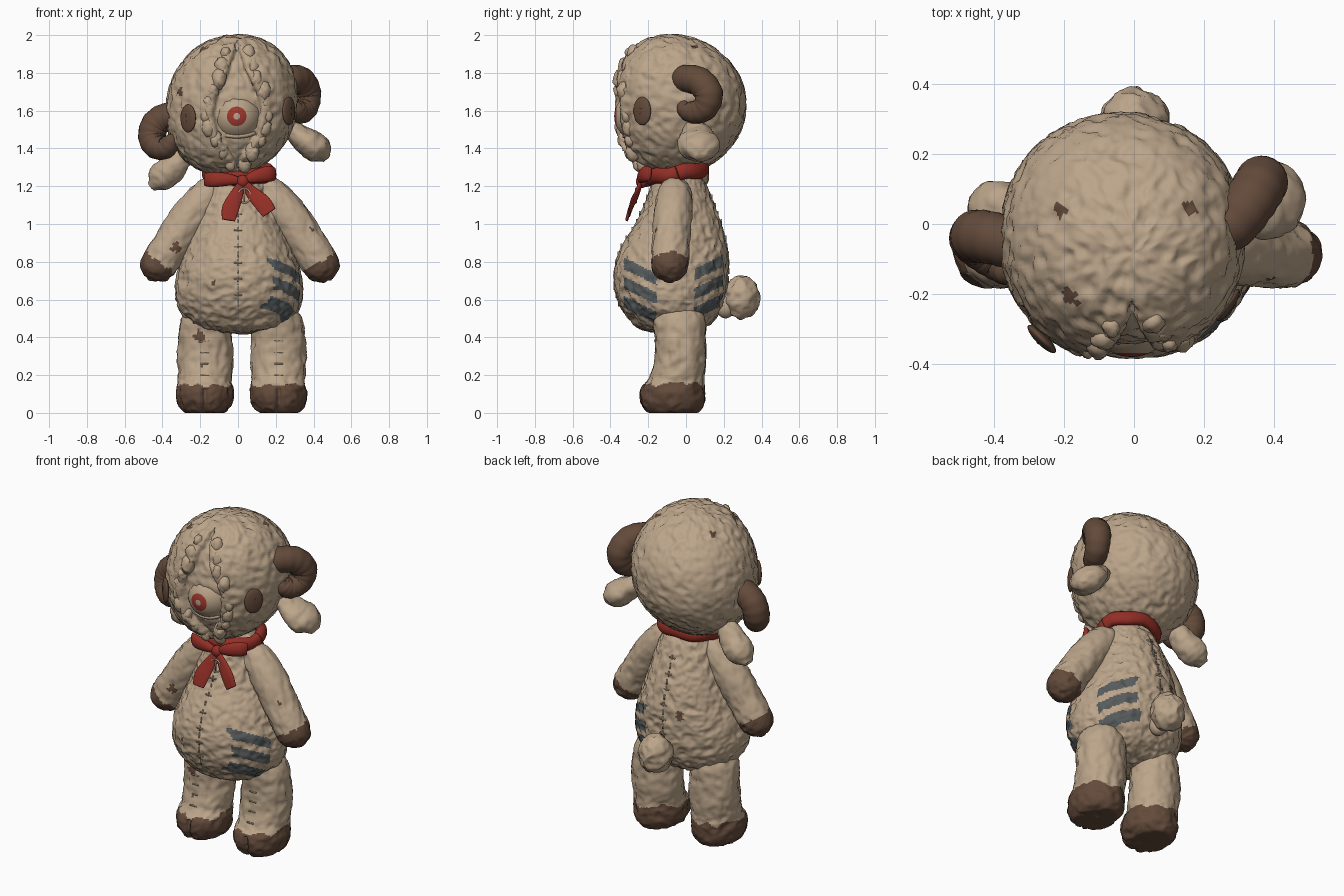
import bpy, bmesh, math, random
from mathutils import Vector, noise
from mathutils.bvhtree import BVHTree

if "Cube" in bpy.data.objects:
    bpy.data.objects.remove(bpy.data.objects["Cube"])

random.seed(4)


def mat(name, col):
    m = bpy.data.materials.new(name)
    m.diffuse_color = (*col, 1)
    m.use_nodes = True
    m.node_tree.nodes["Principled BSDF"].inputs["Base Color"].default_value = m.diffuse_color
    return m


WOOL = mat("tan wool", (0.50, 0.375, 0.255))
BROWN = mat("brown felt", (0.125, 0.069, 0.043))
RED = mat("red ribbon", (0.29, 0.028, 0.019))
GREY = mat("grey stripe", (0.098, 0.107, 0.11))
IRIS = mat("iris red", (0.34, 0.04, 0.027))
PALE = mat("pale pupil", (0.52, 0.36, 0.27))

# worn brown spots: x, y, z, radius
SPOTS = [(-.33, -.17, .87, .026), (-.13, -.37, .69, .018), (-.2, -.17, .41, .03), (-.31, -.25, 1.7, .024),
         (-.21, .04, 1.92, .022), (.16, .05, 1.94, .02), (-.18, -.21, 1.92, .026), (-.1, .2, .83, .026),
         (.40, -.17, .98, .018), (-.2, -.15, .24, .02)]


def spotted(c):
    return any((c - Vector(s[:3])).length < s[3] * (1 + .8 * noise.noise(c * 50)) for s in SPOTS)


def finish(name, bm, mats, rule=None, bump=0.0, freq=15):
    """Roughen the wool, colour faces by rule, make the object."""
    bmesh.ops.recalc_face_normals(bm, faces=bm.faces[:])
    bm.normal_update()
    if bump:
        moves = []
        for v in bm.verts:
            n = noise.noise(v.co * freq) + 0.5 * noise.noise(v.co * freq * 2.3)
            moves.append(v.normal * bump * (0.9 - 2 * abs(n)))
        for v, m in zip(bm.verts, moves):
            v.co += m
            v.co.z = max(v.co.z, 0)
    bm.normal_update()
    for f in bm.faces:
        f.smooth = True
        if rule:
            f.material_index = rule(f.calc_center_median())
    tree = BVHTree.FromBMesh(bm)
    me = bpy.data.meshes.new(name)
    bm.to_mesh(me)
    bm.free()
    for m in mats:
        me.materials.append(m)
    bpy.context.collection.objects.link(bpy.data.objects.new(name, me))
    return tree


def sweep(name, pts, mats, sub=6, segs=24, flat=False, ref=(0, 1, 0), ridge=0, groove=None, **kw):
    """Loft ellipses (x, y, z, ra, rb) along a smooth path."""
    P = [Vector(p) for p in pts]
    st = []
    for i in range(len(P) - 1):
        a, b, c, d = P[max(i - 1, 0)], P[i], P[i + 1], P[min(i + 2, len(P) - 1)]
        for k in range(sub):
            t = k / sub
            st.append(0.5 * (2 * b + (c - a) * t + (2 * a - 5 * b + 4 * c - d) * t * t
                             + (3 * b - a - 3 * c + d) * t ** 3))
    st.append(P[-1])
    cen = [Vector(s[:3]) for s in st]
    bm = bmesh.new()
    rings, u = [], Vector(ref)
    for i, s in enumerate(st):
        t = (cen[min(i + 1, len(st) - 1)] - cen[max(i - 1, 0)]).normalized()
        if flat:
            u, w = Vector((1, 0, 0)), Vector((0, 1, 0))
        else:
            u = (u - t * u.dot(t)).normalized()
            w = t.cross(u)
        k = 1 + ridge * math.cos(i * math.pi / 2)
        ra, rb = max(s[3], .004) * k, max(s[4], .004) * k
        ring = []
        for j in range(segs):
            g = 2 * math.pi * j / segs
            p = cen[i] + u * ra * math.cos(g) + w * rb * math.sin(g)
            if groove and p.z < .13 and p.y < cen[i].y:      # toe split
                p.y += .03 * math.exp(-((p.x - cen[i].x) / .014) ** 2)
            ring.append(bm.verts.new(p))
        rings.append(ring)
    for r, q in zip(rings, rings[1:]):
        for j in range(segs):
            bm.faces.new((r[j], r[(j + 1) % segs], q[(j + 1) % segs], q[j]))
    bm.faces.new(rings[0])
    bm.faces.new(rings[-1])
    return finish(name, bm, mats, **kw)


def ball(name, loc, rad, mats, normal=(0, -1, 0), segs=24, **kw):
    """Ellipsoid whose pole (rad z) points along normal."""
    bm = bmesh.new()
    bmesh.ops.create_uvsphere(bm, u_segments=segs, v_segments=segs // 2, radius=1)
    q = Vector(normal).to_track_quat('Z', 'Y')
    for v in bm.verts:
        v.co = Vector(loc) + q @ Vector([a * b for a, b in zip(v.co, rad)])
    return finish(name, bm, mats, **kw)


def bar(name, p, size, m):
    bm = bmesh.new()
    bmesh.ops.create_cube(bm, size=1)
    for v in bm.verts:
        v.co = Vector([a * b for a, b in zip(v.co, size)]) + p
    finish(name, bm, [m])


# body with striped hip
def body_rule(c):
    side = abs(c.y + .08)
    w = c.z - .48 * side
    lo, hi = (.075, .25) if c.y < -.08 else (.125, .275)
    if c.x > .11 and lo < side < hi and any(abs(w - k) < .031 for k in (.672, .57, .468)):
        return 2
    return 1 if spotted(c) else 0


body = sweep("body", [(0, -.07, .42, .02, .02), (0, -.075, .45, .20, .165), (.005, -.075, .52, .295, .24),
                      (.005, -.08, .62, .332, .285), (.005, -.08, .74, .322, .298), (.005, -.065, .86, .28, .28),
                      (0, -.04, 1.0, .225, .222), (0, -.035, 1.15, .18, .16), (0, -.05, 1.28, .12, .11),
                      (0, -.05, 1.34, .02, .02)],
             [WOOL, BROWN, GREY], sub=15, segs=190, flat=True, rule=body_rule, bump=.010)

# centre seam stitches, front and back
for d, y0 in ((1, -1), (-1, 1)):
    for i in range(14):
        z = .58 + i * .043
        hit = body.ray_cast(Vector((0, y0, z)), Vector((0, d, 0)))[0]
        if hit:
            bar("seam_thread", hit, (.006, .008, .032), WOOL)
            if i % 2:
                bar("seam_stitch", hit, (.04, .008, .006), WOOL)

# legs with feet, arms with hands, for both sides
for s, n in ((-1, "left"), (1, "right")):
    cx = .02 + s * .195
    leg = sweep(n + "_leg", [(cx, -.07, 0, .02, .02), (cx, -.07, .004, .10, .125), (cx, -.073, .05, .14, .165),
                             (cx, -.073, .12, .147, .168), (cx, -.05, .18, .138, .142), (cx, -.03, .28, .146, .132),
                             (cx, -.03, .40, .14, .13), (cx * .95, -.04, .52, .12, .13), (cx * .9, -.05, .6, .04, .04)],
                [WOOL, BROWN], sub=8, segs=80, flat=True, groove=True, bump=.008,
                rule=lambda c: int(c.z < .148 + .03 * noise.noise(c * 14) or spotted(c)))
    for i in range(4):
        hit = leg.ray_cast(Vector((cx, -1, .2 + i * .06)), Vector((0, 1, 0)))[0]
        bar("leg_stitch", hit, (.045, .008, .006), WOOL)
    arm = [(.08, -.06, 1.22, .04), (.16, -.06, 1.16, .085), (.27, -.07, 1.03, .098), (.355, -.08, .90, .096),
           (.425, -.085, .79, .095), (.45, -.085, .735, .075), (.463, -.085, .70, .02)]
    sweep(n + "_arm", [(s * x + .01, y, z, r, r) for x, y, z, r in arm], [WOOL, BROWN], sub=10, segs=64, bump=.007,
          rule=lambda c: int(s * (c.x - .01) * .57 - c.z * .82 > -.415 + .02 * noise.noise(c * 20) or spotted(c)))

# fluffy tail
ball("tail", (0, .295, .61), (.092, .108, .088), [WOOL], segs=48, bump=.014, freq=13)
ball("tail_root", (0, .21, .56), (.05, .06, .05), [WOOL])

# head with face opening
OPEN = [(1.27, 0), (1.36, .04), (1.47, .115), (1.58, .14), (1.68, .125), (1.8, .065), (1.97, .008)]


def half_open(z):
    for (a, wa), (b, wb) in zip(OPEN, OPEN[1:]):
        if a <= z <= b:
            return wa + (wb - wa) * (z - a) / (b - a)
    return 0


bm = bmesh.new()
bmesh.ops.create_uvsphere(bm, u_segments=170, v_segments=100, radius=1)
for v in bm.verts:
    d = v.co.copy()
    d /= sum(abs(k) ** 2.1 for k in d) ** (1 / 2.1)
    p = Vector((-.033 + .343 * d.x + .03 * d.z, -.037 + .35 * d.y - .045 * d.z * d.z, 1.63 + .368 * d.z))
    if p.y < -.04 and half_open(p.z) > 0:
        e = half_open(p.z) - abs(p.x + .005)
        p.y += .05 * min(max(e / .02, 0), 1)
    v.co = p
head = finish("head", bm, [WOOL, BROWN], rule=lambda c: int(spotted(c)), bump=.010)

# wool puffs along the edges of the opening
for s in (-1, 1):
    for i in range(10):
        z = 1.32 + i * .064
        x = -.005 + s * (half_open(z) + random.uniform(.012, .028))
        p = head.ray_cast(Vector((x, -1, z)), Vector((0, 1, 0)))[0]
        if p:
            r = random.uniform(.03, .042)
            ball("edge_puff", p + Vector((0, .024, 0)), (r, r * 1.4, r), [WOOL], segs=20, bump=.006, freq=30)


# single large eye and its upper and lower lids
def eye_rule(c):
    r = math.hypot(c.x + .007, c.z - 1.57)
    return 0 if c.y > -.25 or r > .055 else 1 if r > .02 else 2


ball("eye", (-.007, -.235, 1.57), (.135, .135, .145), [WOOL, IRIS, PALE], segs=96, rule=eye_rule)
for n, dz, k in (("upper_lid", .045, .075), ("lower_lid", -.045, -.06)):
    arc = []
    for i in range(9):
        a = math.pi * (i / 8)
        x, h = .13 * math.cos(a), k * math.sin(a)
        z = dz + h
        y = -math.sqrt(max(.138 ** 2 - x * x - z * z, .0004))
        arc.append((x - .007, -.235 + y, 1.57 + z, .012, .012))
    sweep(n, arc, [WOOL], sub=4, segs=12, ref=(0, 0, 1))

# side eye patches
for n, p, nrm in (("left_patch", (-.26, -.335, 1.555), (-.7, -.7, 0)), ("right_patch", (.275, -.24, 1.595), (.82, -.57, 0))):
    loc = head.find_nearest(Vector(p))[0] + Vector(nrm) * .012
    ball(n, loc, (.055, .075, .017), [BROWN], normal=nrm, segs=32)
    for dz in (-.015, .015):
        ball("patch_knot", loc + Vector(nrm) * .015 + Vector((0, 0, dz)), (.006, .006, .004), [BROWN], normal=nrm, segs=8)

# curled horns
sweep("right_horn", [(.21, -.03, 1.755, .07, .07), (.28, .0, 1.768, .074, .074), (.335, .07, 1.755, .076, .076),
                     (.365, .12, 1.69, .075, .075), (.355, .10, 1.615, .068, .068), (.325, .04, 1.592, .06, .06),
                     (.305, -.005, 1.615, .048, .048), (.30, -.015, 1.65, .02, .02)], [BROWN], sub=8, ridge=.02)
sweep("left_horn", [(-.29, -.08, 1.55, .07, .07), (-.37, -.05, 1.568, .074, .074), (-.435, -.035, 1.53, .075, .075),
                    (-.455, -.04, 1.46, .073, .073), (-.43, -.07, 1.41, .067, .067), (-.38, -.11, 1.405, .058, .058),
                    (-.355, -.13, 1.445, .045, .045), (-.35, -.13, 1.475, .02, .02)], [BROWN], sub=8, ridge=.02)

# drooping ears
sweep("right_ear", [(.24, .02, 1.53, .03, .03), (.31, .05, 1.48, .08, .055), (.375, .065, 1.43, .108, .072),
                    (.43, .075, 1.39, .095, .07), (.47, .08, 1.35, .03, .025)], [WOOL], sub=8, segs=36, bump=.006)
sweep("left_ear", [(-.24, 0, 1.40, .03, .03), (-.30, .02, 1.35, .06, .06), (-.36, .035, 1.285, .08, .075),
                   (-.415, .045, 1.24, .075, .07), (-.46, .05, 1.20, .03, .025)], [WOOL], sub=8, segs=36, bump=.006)

# neck band
band = []
for i in range(21):
    a = 2 * math.pi * i / 20
    band.append((.003 + .165 * math.cos(a), -.045 + .138 * math.sin(a),
                 1.268 + .022 * math.sin(a) + .006 * math.sin(5 * a), .042, .03))
sweep("neck_band", band, [RED], sub=4, segs=16, ref=(0, 0, 1))

# bow: knot, loops and tails
ball("bow_knot", (.025, -.235, 1.225), (.035, .035, .03), [RED])
sweep("bow_loop_left", [(.02, -.235, 1.225, .012, .015), (-.05, -.235, 1.235, .024, .032), (-.13, -.215, 1.235, .024, .04),
                        (-.175, -.19, 1.235, .012, .034)], [RED])
sweep("bow_loop_right", [(.03, -.235, 1.23, .012, .015), (.09, -.235, 1.25, .024, .034), (.16, -.215, 1.265, .024, .042),
                         (.195, -.19, 1.265, .012, .034)], [RED])
sweep("bow_tail_left", [(.02, -.24, 1.22, .012, .018), (-.01, -.265, 1.15, .012, .036), (-.04, -.295, 1.08, .01, .045),
                        (-.05, -.315, 1.02, .006, .035)], [RED])
sweep("bow_tail_right", [(.03, -.24, 1.22, .012, .018), (.08, -.26, 1.16, .012, .036), (.13, -.285, 1.11, .01, .045),
                         (.165, -.30, 1.06, .006, .04)], [RED])

# small ring charm under the knot
ring = [(.033 + .034 * math.cos(i * math.pi / 8), -.265, 1.15 + .038 * math.sin(i * math.pi / 8), .005, .005)
        for i in range(17)]
sweep("ring_charm", ring, [WOOL], sub=3, segs=8)
bar("charm_pin", Vector((.033, -.265, 1.15)), (.008, .006, .07), WOOL)
